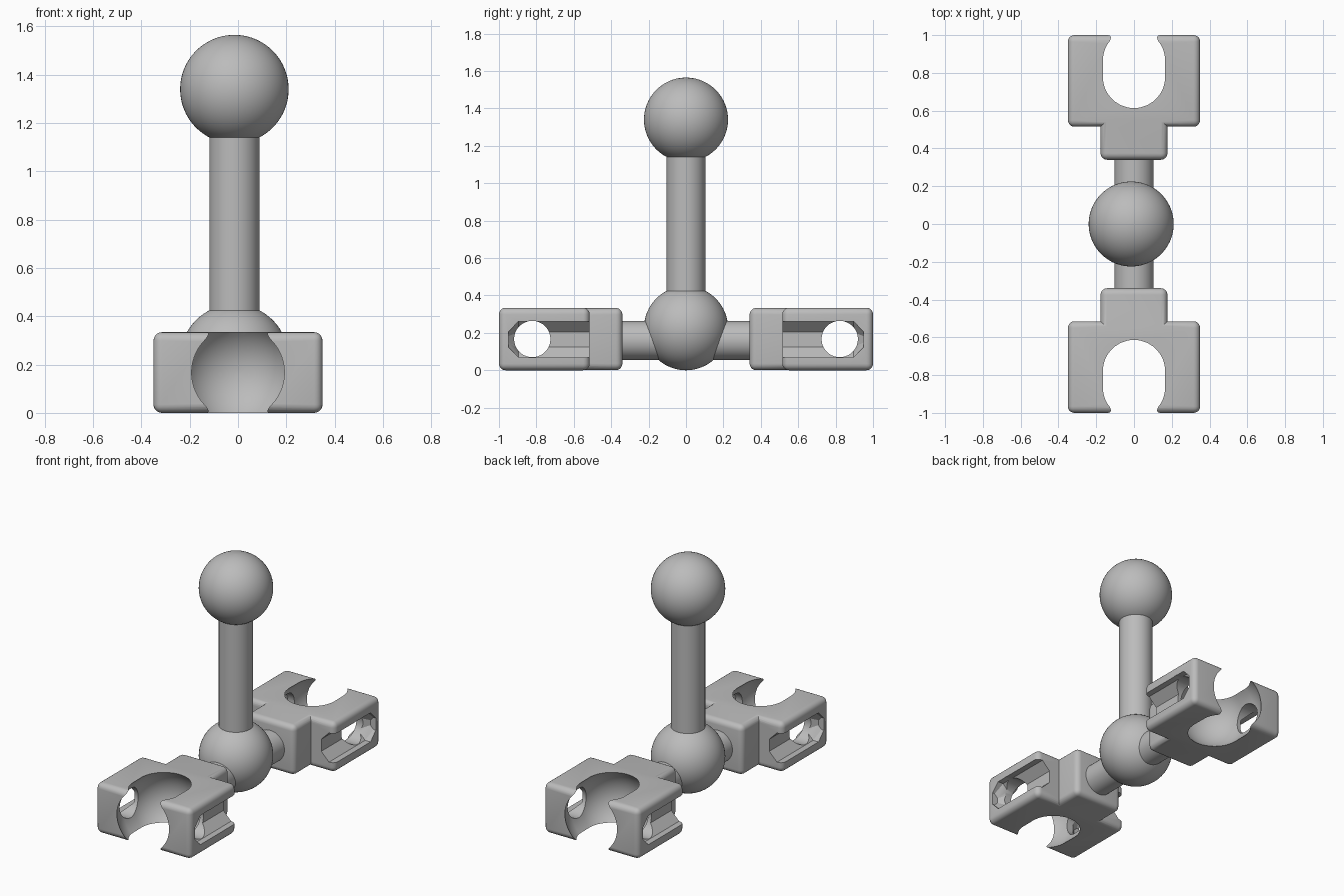
import bpy, math
from mathutils import Matrix, Vector

cube = bpy.data.objects.get("Cube")
if cube:
    bpy.data.objects.remove(cube, do_unlink=True)

grey = bpy.data.materials.new("plain grey")
grey.use_nodes = True
colour = (0.5, 0.5, 0.5, 1)
grey.diffuse_color = colour
grey.node_tree.nodes["Principled BSDF"].inputs["Base Color"].default_value = colour

TURN = {"X": Matrix.Rotation(math.pi / 2, 4, "Y"),
        "Y": Matrix.Rotation(-math.pi / 2, 4, "X"),
        "Z": Matrix.Identity(4)}


def add_object(name, verts, faces):
    mesh = bpy.data.meshes.new(name)
    mesh.from_pydata(verts, [], faces)
    mesh.materials.append(grey)
    obj = bpy.data.objects.new(name, mesh)
    bpy.context.collection.objects.link(obj)
    return obj


def lathe(name, profile, centre, axis="Z", sides=64):
    """Revolve (radius, distance along axis) points into a capped solid."""
    place = Matrix.Translation(centre) @ TURN[axis]
    verts, faces = [], []
    for r, t in profile:
        for i in range(sides):
            a = 2 * math.pi * (i + 0.5) / sides
            verts.append(place @ Vector((r * math.cos(a), r * math.sin(a), t)))
    for k in range(len(profile) - 1):
        for i in range(sides):
            j = (i + 1) % sides
            a, b = k * sides, (k + 1) * sides
            faces.append((a + i, a + j, b + j, b + i))
    faces.append(tuple(reversed(range(sides))))
    last = (len(profile) - 1) * sides
    faces.append(tuple(range(last, last + sides)))
    return add_object(name, verts, faces)


def capsule_profile(radius, half_length=0.0, rings=32):
    points = []
    for k in range(rings + 1):
        a = math.pi * (k + 0.5) / (rings + 1) - math.pi / 2
        shift = half_length if k > rings / 2 else -half_length
        points.append((radius * math.cos(a), radius * math.sin(a) + shift))
    pole = radius + half_length
    return [(0.002, -pole)] + points + [(0.002, pole)]


def rod_profile(radius, start, end):
    return [(radius, start), (radius, end)]


def apply_modifier(obj, mod):
    bpy.context.view_layer.objects.active = obj
    bpy.ops.object.modifier_apply(modifier=mod.name)


def rounded_box(name, low, high, radius=0.035):
    verts = [(x, y, z) for x in (low[0], high[0])
             for y in (low[1], high[1]) for z in (low[2], high[2])]
    faces = [(0, 1, 3, 2), (4, 6, 7, 5), (0, 4, 5, 1),
             (2, 3, 7, 6), (0, 2, 6, 4), (1, 5, 7, 3)]
    obj = add_object(name, verts, faces)
    mod = obj.modifiers.new("round edges", "BEVEL")
    mod.width, mod.segments = radius, 5
    apply_modifier(obj, mod)
    return obj


def combine(obj, other, operation):
    mod = obj.modifiers.new("combine", "BOOLEAN")
    mod.operation, mod.object, mod.solver = operation, other, "EXACT"
    apply_modifier(obj, mod)
    bpy.data.objects.remove(other, do_unlink=True)


def smooth(obj):
    bpy.ops.object.select_all(action="DESELECT")
    obj.select_set(True)
    bpy.context.view_layer.objects.active = obj
    bpy.ops.object.shade_smooth_by_angle(angle=math.radians(30))


# Upright ball joint
BALL, ROD, OFF = 0.225, 0.104, -0.015
parts = [
    lathe("top_ball", capsule_profile(BALL), (OFF, 0, 1.34)),
    lathe("centre_ball", capsule_profile(BALL), (OFF, 0, BALL)),
    lathe("upright_rod", rod_profile(ROD, 0.36, 1.2), (OFF, 0, 0)),
    lathe("cross_rod", rod_profile(ROD, -0.4, 0.4), (0, 0, 0.16), "Y"),
]

# Socket clip: body and neck
MID = 0.167
clip = rounded_box("back_clip", (-0.35, 0.515, 0), (0.35, 1, 0.334))
neck = rounded_box("neck", (-0.177, 0.34, 0.001), (0.177, 0.6, 0.333))
combine(clip, neck, "UNION")

# Ball pocket and cross hole
pocket = lathe("pocket", capsule_profile(0.235, 0.043), (0, 0.822, MID), "Y")
combine(clip, pocket, "DIFFERENCE")
hole = lathe("hole", rod_profile(0.097, -0.4, 0.4), (0, 0.822, MID), "X")
combine(clip, hole, "DIFFERENCE")

# Eight-sided side channels, open at the inner end and tapered at the outer
r = 0.097 / math.cos(math.pi / 8)
for side in (-1, 1):
    channel = lathe("channel", [(r, 0.45), (r, 0.895), (r * 0.414, 0.95)],
                    (side * 0.35, 0, MID - 0.002), "Y", 8)
    combine(clip, channel, "DIFFERENCE")

# Opposite clip
front = clip.copy()
front.data = clip.data.copy()
front.name = "front_clip"
front.data.transform(Matrix.Rotation(math.pi, 4, "Z"))
bpy.context.collection.objects.link(front)

for part in parts + [clip, front]:
    smooth(part)
